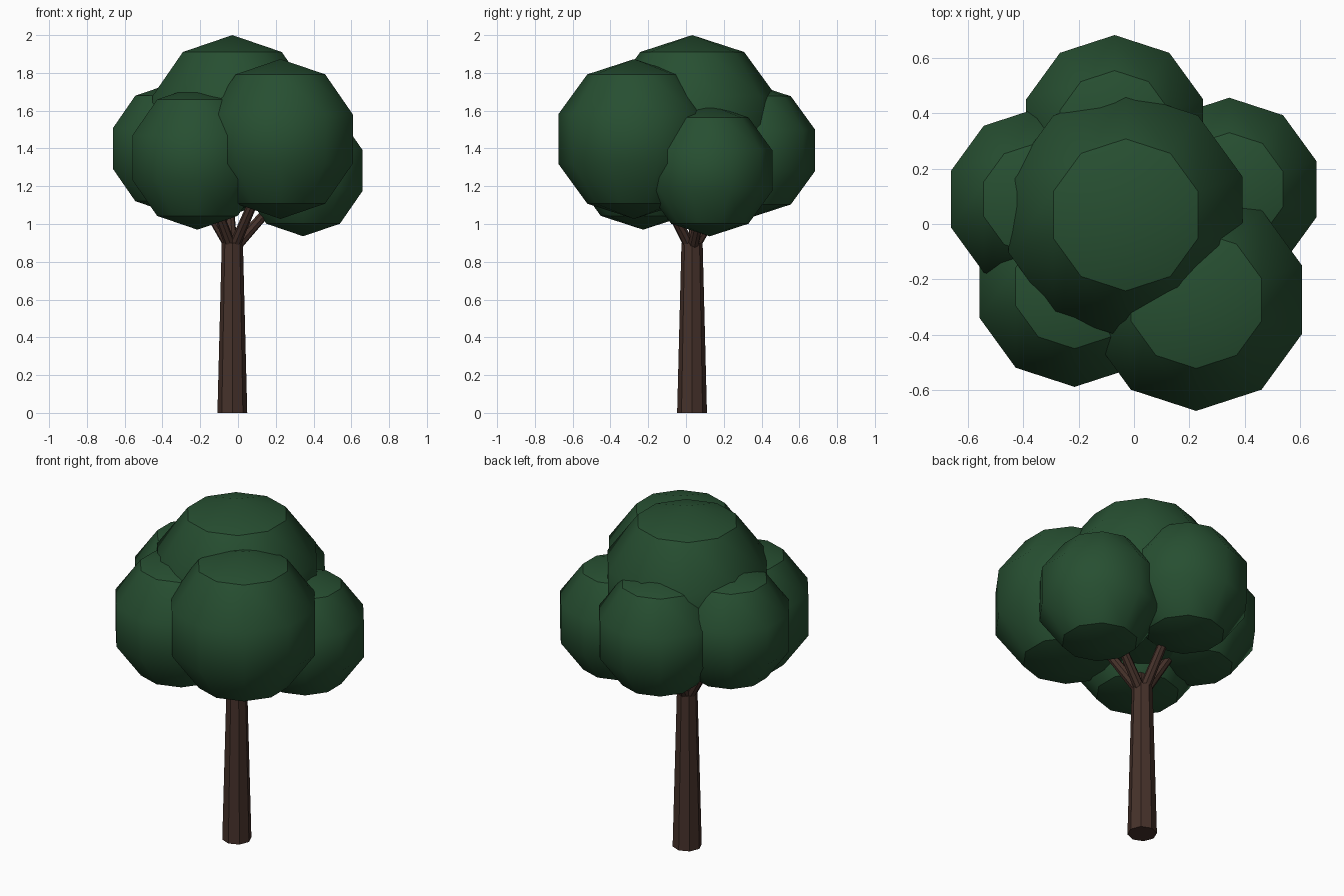
import bpy, math
from mathutils import Vector

cube = bpy.data.objects.get("Cube")
if cube:
    bpy.data.objects.remove(cube, do_unlink=True)


def make_material(name, colour):
    mat = bpy.data.materials.new(name)
    mat.use_nodes = True
    mat.diffuse_color = colour
    bsdf = next(n for n in mat.node_tree.nodes if n.type == 'BSDF_PRINCIPLED')
    bsdf.inputs["Base Color"].default_value = colour
    bsdf.inputs["Roughness"].default_value = 0.9
    return mat


leaf_green = make_material("leaf green", (0.02, 0.078, 0.031, 1))
bark_brown = make_material("bark brown", (0.06, 0.031, 0.023, 1))


def limb(name, start, end, r_start, r_end, sides):
    """Tapered, flat-sided piece of wood between two points."""
    start, end = Vector(start), Vector(end)
    axis = end - start
    bpy.ops.mesh.primitive_cone_add(
        vertices=sides, radius1=r_start, radius2=r_end, depth=axis.length,
        location=(start + end) / 2,
        rotation=axis.to_track_quat('Z', 'Y').to_euler())
    obj = bpy.context.object
    obj.name = name
    obj.data.materials.append(bark_brown)


def leaf_clump(name, centre, radius):
    """Coarse sphere: smooth sides, crisp rim around each cap."""
    bpy.ops.mesh.primitive_uv_sphere_add(
        segments=10, ring_count=5, radius=radius, location=centre)
    obj = bpy.context.object
    obj.name = name
    obj.data.materials.append(leaf_green)
    bpy.ops.object.shade_smooth_by_angle(angle=math.radians(36.2))


# Trunk
trunk_x, trunk_y = -0.03, 0.032
limb("trunk", (trunk_x, trunk_y, 0), (trunk_x, trunk_y, 0.9), 0.079, 0.056, 8)

# Crown: one large clump on top
leaf_clump("top_leaves", (-0.03, 0.033, 1.532), 0.468)

# Lower clumps, each carried by a branch from the fork
clumps = {
    "front_left": ((0.225, -0.274, 1.45), 0.423),
    "front_right": ((-0.215, -0.227, 1.351), 0.381),
    "back_left": ((0.345, 0.126, 1.283), 0.348),
    "back_right": ((-0.351, 0.09, 1.40), 0.345),
    "back": ((-0.07, 0.347, 1.39), 0.354),
}
fork = Vector((trunk_x, trunk_y, 0.86))
for side, (centre, radius) in clumps.items():
    leaf_clump(side + "_leaves", centre, radius)
    tip = fork.lerp(Vector(centre), 0.8)
    limb(side + "_branch", fork, tip, 0.03, 0.022, 8)
